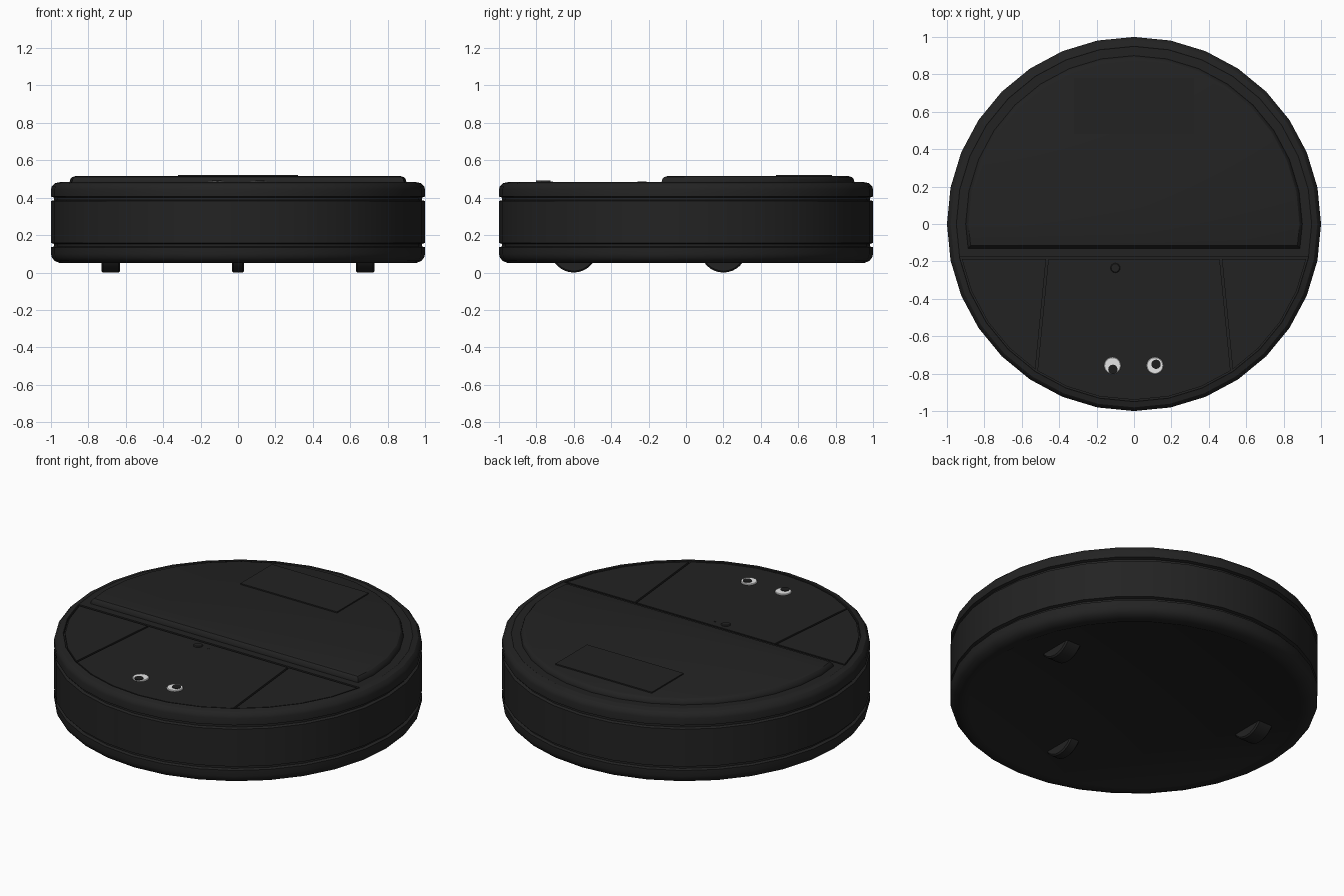
import bpy, bmesh, math
from mathutils import Vector

if "Cube" in bpy.data.objects:
    bpy.data.objects.remove(bpy.data.objects["Cube"])

SIDES = 32


def material(name, v):
    m = bpy.data.materials.new(name)
    m.diffuse_color = (v, v, v, 1)
    m.use_nodes = True
    m.node_tree.nodes["Principled BSDF"].inputs["Base Color"].default_value = m.diffuse_color
    return m


BLACK = material("charcoal plastic", 0.0165)
WHITE = material("eye white", 0.8)
PUPIL = material("pupil black", 0.012)


def finish(name, bm, mat):
    bmesh.ops.recalc_face_normals(bm, faces=bm.faces)
    me = bpy.data.meshes.new(name)
    bm.to_mesh(me)
    bm.free()
    me.materials.append(mat)
    ob = bpy.data.objects.new(name, me)
    bpy.context.collection.objects.link(ob)
    bpy.ops.object.select_all(action='DESELECT')
    ob.select_set(True)
    bpy.context.view_layer.objects.active = ob
    bpy.ops.object.shade_smooth_by_angle(angle=math.radians(30))
    return ob


def lathe(name, profile, mat):
    """Turned shape with closed ends from (radius, z) points."""
    bm = bmesh.new()
    rings = []
    for r, z in profile:
        rings.append([bm.verts.new((r * math.cos(2 * math.pi * i / SIDES),
                                    r * math.sin(2 * math.pi * i / SIDES), z))
                      for i in range(SIDES)])
    for a, b in zip(rings, rings[1:]):
        for i in range(SIDES):
            j = (i + 1) % SIDES
            bm.faces.new((a[i], a[j], b[j], b[i]))
    bm.faces.new(rings[0])
    bm.faces.new(rings[-1])
    return finish(name, bm, mat)


def disc(name, r, z0, z1, mat, centre=(0, 0), cuts=(), bevel=0, seg=1, sides=SIDES):
    """Upright disc; each cut (point, normal) removes the side the normal points to."""
    bm = bmesh.new()
    bmesh.ops.create_cone(bm, cap_ends=True, segments=sides,
                          radius1=r, radius2=r, depth=z1 - z0)
    bmesh.ops.translate(bm, verts=bm.verts, vec=(*centre, (z0 + z1) / 2))
    for p, n in cuts:
        res = bmesh.ops.bisect_plane(bm, geom=bm.verts[:] + bm.edges[:] + bm.faces[:],
                                     plane_co=Vector((*p, 0)), plane_no=Vector((*n, 0)),
                                     clear_outer=True)
        bmesh.ops.holes_fill(bm, edges=[e for e in bm.edges if e.is_boundary], sides=0)
    if bevel:
        top = [e for e in bm.edges if all(abs(v.co.z - z1) < 1e-4 for v in e.verts)]
        bmesh.ops.bevel(bm, geom=top, offset=bevel, segments=seg, profile=0.5,
                        affect='EDGES')
    return finish(name, bm, mat)


def box(name, lo, hi, mat):
    bm = bmesh.new()
    bmesh.ops.create_cube(bm, size=1)
    for v in bm.verts:
        v.co = [(a + b) / 2 + c * (b - a) for a, b, c in zip(lo, hi, v.co)]
    return finish(name, bm, mat)


# Body shell: rounded rims, two grooves round the side, recessed top floor
lathe("body", [(0.90, 0.055), (0.91, 0.05), (0.95, 0.05), (0.98, 0.062), (0.995, 0.08),
               (1, 0.10), (1, 0.135), (0.983, 0.14), (0.983, 0.153), (1, 0.158),
               (1, 0.382), (0.983, 0.387), (0.983, 0.401), (1, 0.406),
               (1, 0.445), (0.995, 0.462), (0.98, 0.477), (0.95, 0.484),
               (0.947, 0.482), (0.947, 0.468)], BLACK)

# Rear deck and raised lid
disc("rear_deck", 0.947, 0.46, 0.482, BLACK, cuts=[((0, -0.175), (0, -1))])
disc("rear_lid", 0.90, 0.475, 0.515, BLACK, cuts=[((0, -0.13), (0, -1))],
     bevel=0.03, seg=3)
box("lid_plate", (-0.32, 0.48, 0.51), (0.32, 0.78, 0.522), BLACK)

# Front panel in three pieces, split by slanted seams
front = ((0, -0.187), (0, 1))
slant = (0.995, 0.097)


def seam(side, x, outward):
    return ((side * x, -0.187), (side * slant[0] * outward, slant[1] * outward))


disc("front_panel_middle", 0.94, 0.46, 0.481, BLACK,
     cuts=[front, seam(1, 0.458, 1), seam(-1, 0.458, 1)])
for side, label in ((-1, "left"), (1, "right")):
    disc("front_panel_" + label, 0.94, 0.46, 0.481, BLACK,
         cuts=[front, seam(side, 0.470, -1)])

# Button and indicator
disc("button", 0.026, 0.475, 0.487, BLACK, (-0.1, -0.235), bevel=0.004, sides=16)
disc("indicator", 0.006, 0.475, 0.483, BLACK, (-0.03, -0.235), sides=8)

# Googly eyes
for label, x, px, py in (("left", -0.115, -0.113, -0.777), ("right", 0.112, 0.118, -0.75)):
    disc("eye_" + label, 0.045, 0.478, 0.488, WHITE, (x, -0.757), bevel=0.003, sides=24)
    disc("pupil_" + label, 0.025, 0.485, 0.491, PUPIL, (px, py), sides=16)

# Wheels
for label, x, y, w in (("left", -0.68, 0.2, 0.1), ("right", 0.68, 0.2, 0.1),
                       ("front", 0, -0.6, 0.064)):
    bm = bmesh.new()
    bmesh.ops.create_cone(bm, cap_ends=True, segments=32, radius1=0.125,
                          radius2=0.125, depth=w)
    rim = [e for e in bm.edges if abs(e.verts[0].co.z - e.verts[1].co.z) < 1e-4]
    bmesh.ops.bevel(bm, geom=rim, offset=0.008, segments=1, affect='EDGES')
    for v in bm.verts:
        v.co = (x + v.co.z, y + v.co.x, 0.125 + v.co.y)
    finish("wheel_" + label, bm, BLACK)
